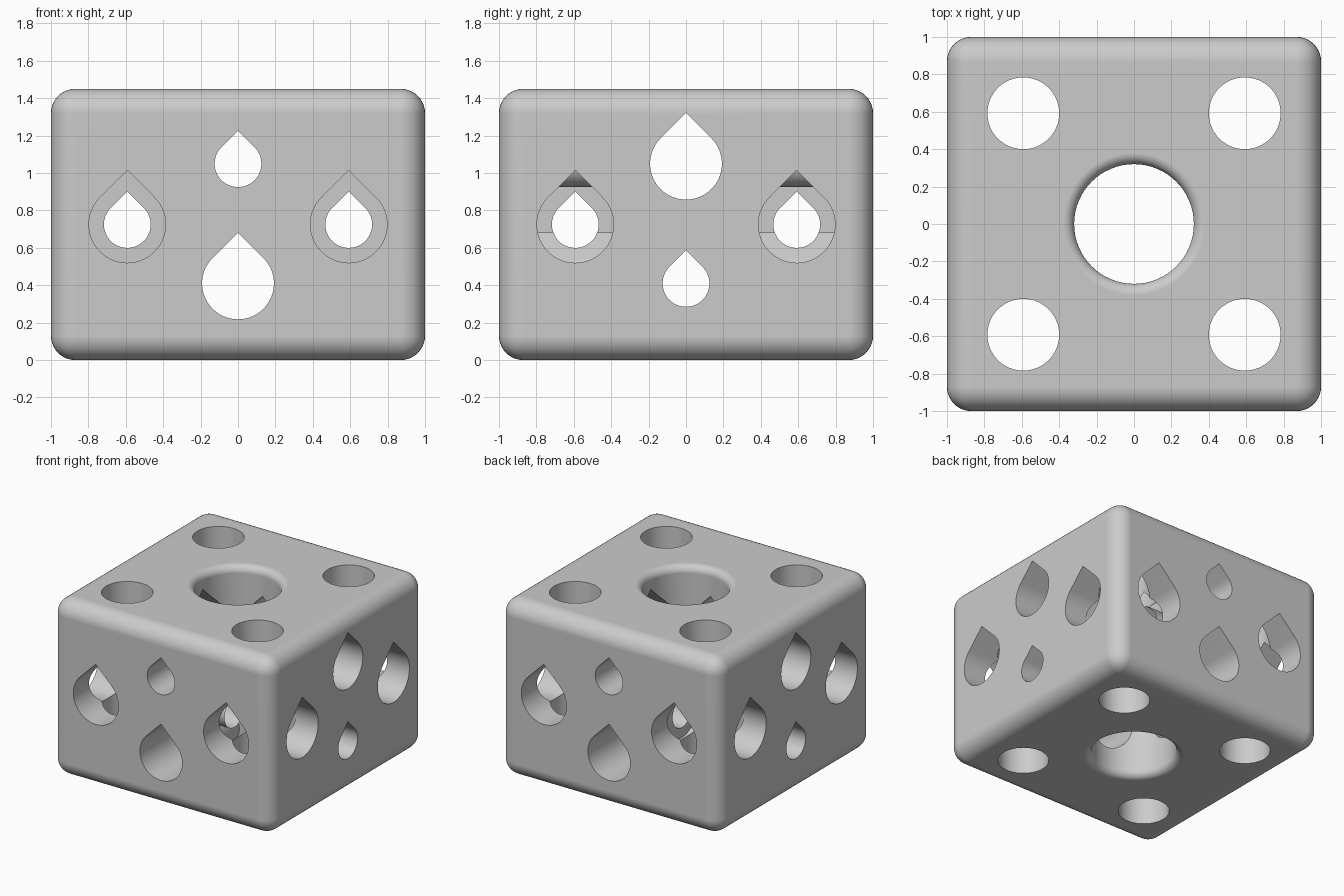
import bpy, bmesh
from math import radians, sin, cos, pi
from mathutils import Matrix

default = bpy.data.objects.get("Cube")
if default:
    bpy.data.objects.remove(default, do_unlink=True)

HEIGHT, FILLET = 1.45, 0.13
MID, OFFSET = HEIGHT / 2, 0.592
LOW, HIGH = 0.41, 1.05
SMALL, LARGE, POCKET, BORE = 0.125, 0.192, 0.205, 0.32

grey = bpy.data.materials.new("light grey")
grey.use_nodes = True
grey.diffuse_color = (0.6, 0.6, 0.6, 1)
grey.node_tree.nodes["Principled BSDF"].inputs["Base Color"].default_value = (0.6, 0.6, 0.6, 1)


def add_object(name, bm):
    bmesh.ops.recalc_face_normals(bm, faces=bm.faces)
    mesh = bpy.data.meshes.new(name)
    bm.to_mesh(mesh)
    bm.free()
    mesh.materials.append(grey)
    obj = bpy.data.objects.new(name, mesh)
    bpy.context.collection.objects.link(obj)
    return obj


def loft(rings):
    """Closed solid through rings of points."""
    bm = bmesh.new()
    loops = [[bm.verts.new(p) for p in ring] for ring in rings]
    for a, b in zip(loops, loops[1:]):
        for i in range(len(a)):
            j = (i + 1) % len(a)
            bm.faces.new((a[i], a[j], b[j], b[i]))
    bm.faces.new(loops[0])
    bm.faces.new(loops[-1])
    return bm


def circle(r, z, n=64):
    return [(r * cos(2 * pi * i / n), r * sin(2 * pi * i / n), z) for i in range(n)]


def teardrop(axis, side, z, r, start, end):
    """Teardrop prism along x or y, its point upward."""
    n = 48
    arc = [radians(135 + 270 * i / n) for i in range(n + 1)]
    outline = [(side + r * cos(a), z + r * sin(a)) for a in arc]
    outline.append((side, z + r * 2 ** 0.5))
    if axis == "y":
        rings = [[(u, d, v) for u, v in outline] for d in (start, end)]
    else:
        rings = [[(d, u, v) for u, v in outline] for d in (start, end)]
    return loft(rings)


# Rounded block
bm = bmesh.new()
bmesh.ops.create_cube(bm, size=1, matrix=Matrix.Translation((0, 0, MID)) @ Matrix.Diagonal((2, 2, HEIGHT, 1)))
bmesh.ops.bevel(bm, geom=bm.edges[:], offset=FILLET, segments=10, profile=0.5, affect="EDGES")
block = add_object("block", bm)

cutters = []

# Central bore with rounded rims
rim, steps = 0.06, 8
flare = [(BORE + rim * (1 - cos(a)), rim * (1 - sin(a)))
         for a in [pi / 2 * i / steps for i in range(steps + 1)]]
rings = [circle(BORE + rim, -0.1)]
rings += [circle(r, z) for r, z in reversed(flare)]
rings += [circle(r, HEIGHT - z) for r, z in flare]
rings.append(circle(BORE + rim, HEIGHT + 0.1))
cutters.append(add_object("bore_cutter", loft(rings)))

# Corner shafts
for x in (-OFFSET, OFFSET):
    for y in (-OFFSET, OFFSET):
        shaft = loft([circle(LARGE, -0.1), circle(LARGE, HEIGHT + 0.1)])
        bmesh.ops.translate(shaft, verts=shaft.verts, vec=(x, y, 0))
        cutters.append(add_object("shaft_cutter", shaft))

# Centre passages, pockets at the corners and the narrow passages joining them
for axis, small_z, large_z in (("y", HIGH, LOW), ("x", LOW, HIGH)):
    solids = [teardrop(axis, 0, small_z, SMALL, -1.1, 1.1),
              teardrop(axis, 0, large_z, LARGE, -1.1, 1.1)]
    for side in (-OFFSET, OFFSET):
        solids.append(teardrop(axis, side, MID, SMALL, -0.5, 0.5))
        for end in (-1, 1):
            solids.append(teardrop(axis, side, MID, POCKET, end * 0.38, end * 1.1))
    cutters += [add_object("passage_cutter", s) for s in solids]

# Cut every opening, then remove the cutters
for cutter in cutters:
    cutter.hide_render = True
    cut = block.modifiers.new("cut", "BOOLEAN")
    cut.operation, cut.solver, cut.object = "DIFFERENCE", "EXACT", cutter

bpy.context.view_layer.update()
evaluated = block.evaluated_get(bpy.context.evaluated_depsgraph_get())
result = bpy.data.meshes.new_from_object(evaluated)
block.modifiers.clear()
block.data = result
result.materials.clear()
result.materials.append(grey)
for poly in result.polygons:
    poly.material_index = 0
for cutter in cutters:
    bpy.data.objects.remove(cutter, do_unlink=True)

# Smooth curves, flat sides
bpy.ops.object.select_all(action="DESELECT")
block.select_set(True)
bpy.context.view_layer.objects.active = block
bpy.ops.object.shade_smooth_by_angle(angle=radians(30))
weighted = block.modifiers.new("even_normals", "WEIGHTED_NORMAL")
weighted.keep_sharp = True
